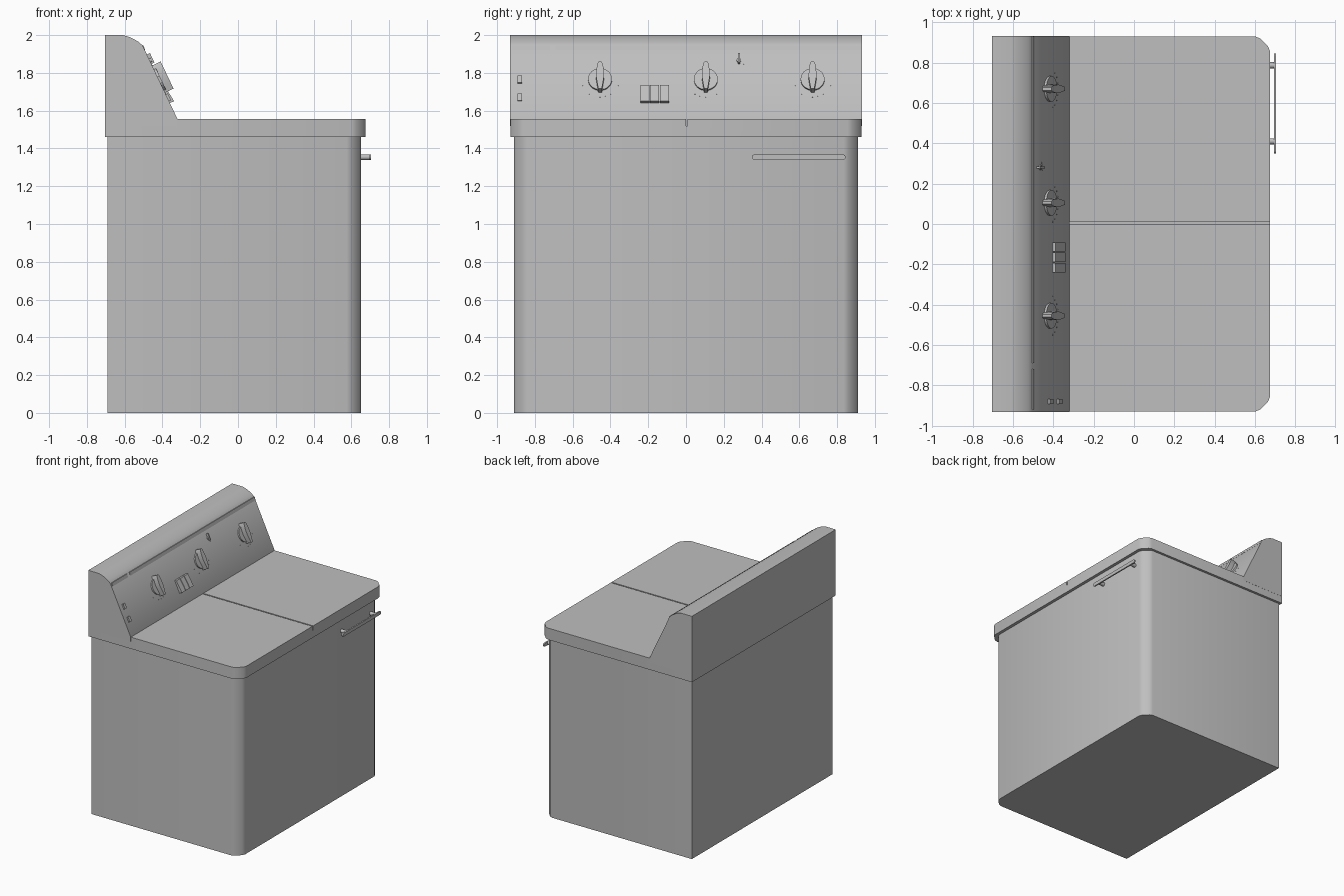
import bpy, bmesh, math
from mathutils import Matrix, Vector

cube = bpy.data.objects.get("Cube")
if cube:
    bpy.data.objects.remove(cube, do_unlink=True)

# Single enamel colour
GREY = (0.52, 0.52, 0.52, 1.0)
enamel = bpy.data.materials.new("grey_enamel")
enamel.use_nodes = True
enamel.diffuse_color = GREY
enamel.node_tree.nodes["Principled BSDF"].inputs["Base Color"].default_value = GREY


def prism(name, outline, low, high, frame=Matrix(), smooth=True):
    """Extrude a 2D outline between two heights along the frame's third axis."""
    bm = bmesh.new()
    base = bm.faces.new([bm.verts.new((u, v, low)) for u, v in outline])
    top = bmesh.ops.extrude_face_region(bm, geom=[base])["geom"]
    moved = [g for g in top if isinstance(g, bmesh.types.BMVert)]
    bmesh.ops.translate(bm, verts=moved, vec=(0, 0, high - low))
    bmesh.ops.transform(bm, matrix=frame, verts=bm.verts)
    bmesh.ops.recalc_face_normals(bm, faces=bm.faces)
    mesh = bpy.data.meshes.new(name)
    bm.to_mesh(mesh)
    bm.free()
    mesh.materials.append(enamel)
    obj = bpy.data.objects.new(name, mesh)
    bpy.context.collection.objects.link(obj)
    bpy.ops.object.select_all(action="DESELECT")
    obj.select_set(True)
    bpy.context.view_layer.objects.active = obj
    if smooth:
        bpy.ops.object.shade_smooth_by_angle(angle=math.radians(35))
    return obj


def circle(radius, count, cu=0.0, cv=0.0):
    return [(cu + radius * math.cos(math.tau * i / count),
             cv + radius * math.sin(math.tau * i / count)) for i in range(count)]


def rect(width, height, cu=0.0, cv=0.0):
    return [(cu + a * width / 2, cv + b * height / 2)
            for a, b in ((-1, -1), (1, -1), (1, 1), (-1, 1))]


def cabinet_outline(back, front, half):
    """Square at the back, softened chamfers at the two front corners."""
    corner = [(front, half - 0.075), (front - 0.01, half - 0.05),
              (front - 0.05, half - 0.01), (front - 0.075, half)]
    side = corner + [(back, half)]
    return side + [(x, -y) for x, y in reversed(side)]


def frame_of(u, v, n, origin):
    m = Matrix((u, v, n)).transposed().to_4x4()
    m.translation = origin
    return m


# Cabinet and overhanging deck
prism("cabinet", cabinet_outline(-0.69, 0.65, 0.91), 0, 1.47)
deck = prism("deck", cabinet_outline(-0.705, 0.675, 0.93), 1.46, 1.555)

# Groove between the two lids
cutter = prism("groove_cutter", rect(1.2, 0.01, 0.28, 0.004), 1.52, 1.6, smooth=False)
cutter.hide_render = True
cut = deck.modifiers.new("groove", "BOOLEAN")
cut.object = cutter
cut.operation = "DIFFERENCE"
cut.solver = "EXACT"
bpy.context.view_layer.objects.active = deck
bpy.ops.object.modifier_apply(modifier=cut.name)
bpy.data.objects.remove(cutter, do_unlink=True)

# Control console, a side profile swept across the width
SIDE = frame_of(Vector((1, 0, 0)), Vector((0, 0, 1)), Vector((0, -1, 0)), (0, 0, 0))
PANEL_TOP, PANEL_LOW = Vector((-0.505, 0, 1.945)), Vector((-0.32, 0, 1.555))
console_profile = [(-0.705, 1.52), (-0.705, 2), (-0.61, 2), (-0.58, 1.992),
                   (-0.55, 1.978), (-0.525, 1.963), (-0.505, 1.945),
                   (-0.32, 1.555), (-0.32, 1.52)]
prism("console", console_profile, -0.931, 0.931, SIDE)

# Thin lip plates under the console's top edge
lip_profile = [(-0.512, 1.945), (-0.500, 1.946), (-0.492, 1.92), (-0.50, 1.92)]
for name, start, end in (("lip_short", -0.92, -0.72), ("lip_long", -0.69, 0.93)):
    prism(name, lip_profile, -end, -start, SIDE, False)

# Frame lying on the sloping panel
UP = (PANEL_TOP - PANEL_LOW).normalized()
ACROSS = Vector((0, 1, 0))
OUT = ACROSS.cross(UP)


def on_panel(y, z):
    t = (z - PANEL_LOW.z) / (PANEL_TOP.z - PANEL_LOW.z)
    spot = PANEL_LOW.lerp(PANEL_TOP, t)
    return frame_of(ACROSS, UP, OUT, (spot.x, y, z))


# Three dials with pointed grips and scale dots
grip_half = [(0.009, -0.075), (0.015, -0.04), (0.021, 0.0), (0.019, 0.04),
             (0.014, 0.072), (0.007, 0.084)]
grip = grip_half + [(-u, v) for u, v in reversed(grip_half)]
for number, y in enumerate((-0.455, 0.105, 0.67), 1):
    place = on_panel(y, 1.763)
    prism(f"dial_base_{number}", circle(0.063, 32), -0.005, 0.012, place)
    prism(f"dial_grip_{number}", grip, 0, 0.05, place)
    for i in range(9):
        a = math.radians(200 + i * 17.5)
        dot = circle(0.003, 6, 0.1 * math.cos(a), 0.1 * math.sin(a))
        prism(f"dial_{number}_dot_{i + 1}", dot, -0.002, 0.002, place, False)

# Row of three push buttons, thicker at the lower edge
button_side = [(-0.053, -0.005), (-0.053, 0.024), (0.045, 0.014), (0.053, -0.005)]
for number in range(3):
    place = on_panel(-0.218 + number * 0.052, 1.688)
    # Profile plane is (up, out), swept across
    turn = frame_of(Vector((0, 1, 0)), Vector((0, 0, 1)), Vector((1, 0, 0)), (0, 0, 0))
    prism(f"push_button_{number + 1}", button_side, -0.0235, 0.0235, place @ turn, False)

# Small toggle switch and its dots
place = on_panel(0.28, 1.865)
prism("toggle_base", circle(0.012, 12), -0.004, 0.008, place)
prism("toggle_lever", rect(0.01, 0.055, 0, 0.008), 0, 0.018, place, False)
for i, (u, v) in enumerate(((-0.012, -0.03), (0.012, -0.03), (0.024, -0.02))):
    prism(f"toggle_dot_{i + 1}", circle(0.003, 6, u, v), -0.002, 0.002, place, False)

# Two indicator lamps
for name, z in (("upper", 1.762), ("lower", 1.668)):
    prism(f"{name}_lamp", rect(0.026, 0.04), -0.004, 0.012, on_panel(-0.88, z), False)

# Front towel rail: flat bar with rounded ends on two posts
FRONT = frame_of(Vector((0, 1, 0)), Vector((0, 0, 1)), Vector((1, 0, 0)), (0, 0, 1.354))
bar = [(c + 0.014 * math.sin(a) * s, 0.014 * math.cos(a) * s)
       for c, s in ((0.831, 1), (0.363, -1))
       for a in (math.pi * i / 8 for i in range(9))]
prism("rail_bar", bar, 0.694, 0.705, FRONT)
for name, y in (("near", 0.41), ("far", 0.787)):
    prism(f"rail_post_{name}", circle(0.015, 16, y), 0.64, 0.697, FRONT)
